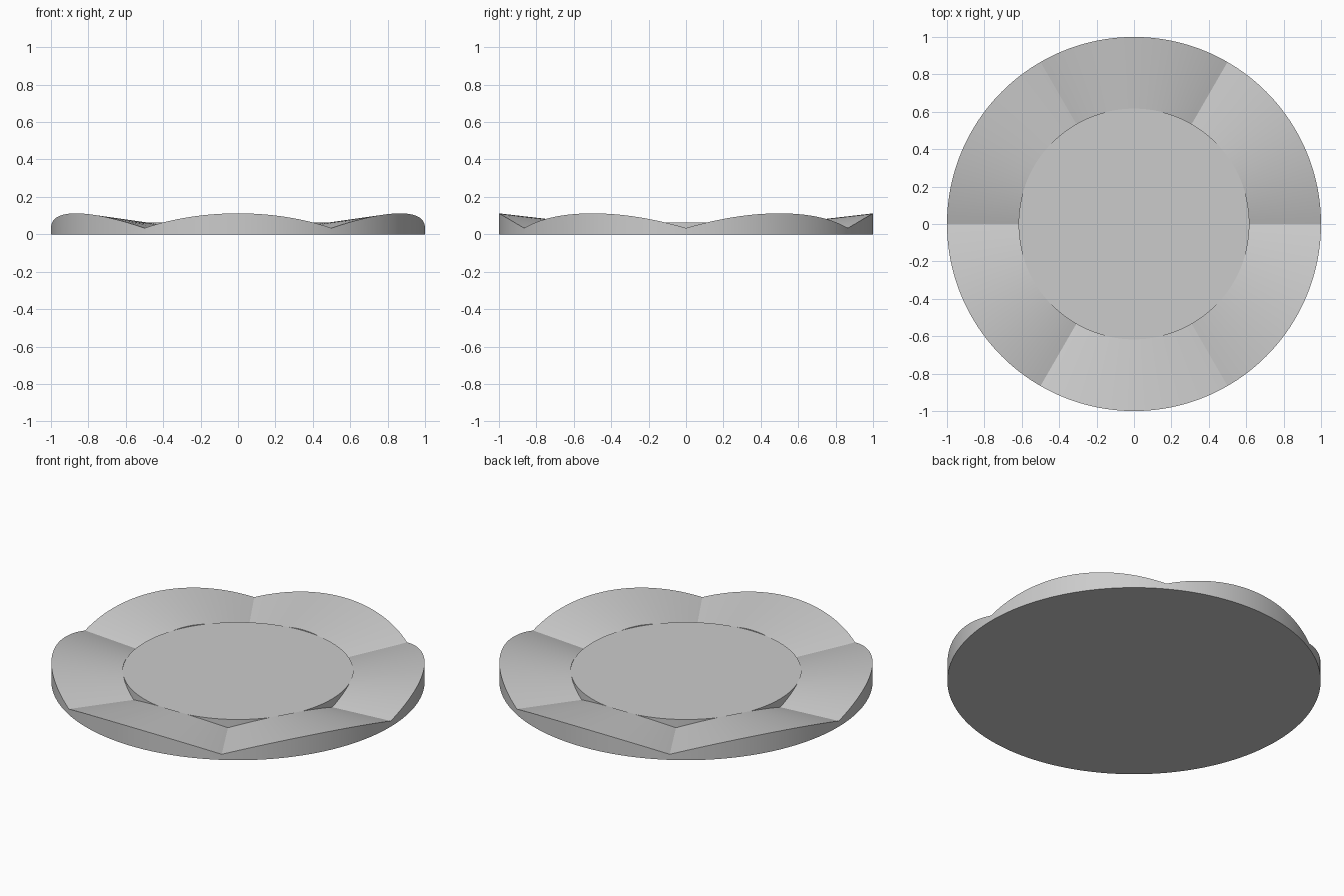
import bpy
import bmesh
from math import cos, sin, pi

default = bpy.data.objects.get("Cube")
if default:
    bpy.data.objects.remove(default, do_unlink=True)

PETALS = 6
SEGMENTS = 192
OUTER, INNER = 1.0, 0.617
DISK_TOP = 0.062

grey = bpy.data.materials.new("plain grey")
grey.use_nodes = True
grey.diffuse_color = (0.6, 0.6, 0.6, 1)
grey.node_tree.nodes["Principled BSDF"].inputs["Base Color"].default_value = (0.6, 0.6, 0.6, 1)


def scallop(i, ridge, valley):
    """Height of a petal arch at segment i, highest mid-petal."""
    t = 2 * ((i * PETALS / SEGMENTS) % 1) - 1
    return ridge - (ridge - valley) * t * t


def ring(bm, radius, height):
    """Loop of vertices whose height is a function of the segment."""
    verts = []
    for i in range(SEGMENTS):
        a = 2 * pi * i / SEGMENTS
        verts.append(bm.verts.new((radius * cos(a), radius * sin(a), height(i))))
    return verts


def bridge(bm, a, b):
    for i in range(SEGMENTS):
        j = (i + 1) % SEGMENTS
        bm.faces.new((a[i], a[j], b[j], b[i]))


def finish(bm, name):
    bmesh.ops.recalc_face_normals(bm, faces=bm.faces)
    mesh = bpy.data.meshes.new(name)
    bm.to_mesh(mesh)
    bm.free()
    mesh.materials.append(grey)
    obj = bpy.data.objects.new(name, mesh)
    bpy.context.collection.objects.link(obj)
    bpy.ops.object.select_all(action="DESELECT")
    obj.select_set(True)
    bpy.context.view_layer.objects.active = obj
    bpy.ops.object.shade_smooth_by_angle(angle=pi / 9)


# Scalloped rim: six arched petals sloping down towards the centre
bm = bmesh.new()
loops = [
    ring(bm, OUTER, lambda i: 0),
    ring(bm, OUTER, lambda i: scallop(i, 0.112, 0.033)),
    ring(bm, INNER, lambda i: scallop(i, 0.067, 0.012)),
    ring(bm, INNER, lambda i: 0),
]
for k in range(len(loops)):
    bridge(bm, loops[k], loops[(k + 1) % len(loops)])
finish(bm, "scalloped_rim")

# Flat central disk
bm = bmesh.new()
bottom = ring(bm, INNER, lambda i: 0)
top = ring(bm, INNER, lambda i: DISK_TOP)
bridge(bm, bottom, top)
bm.faces.new(top)
bm.faces.new(bottom)
finish(bm, "center_disk")
